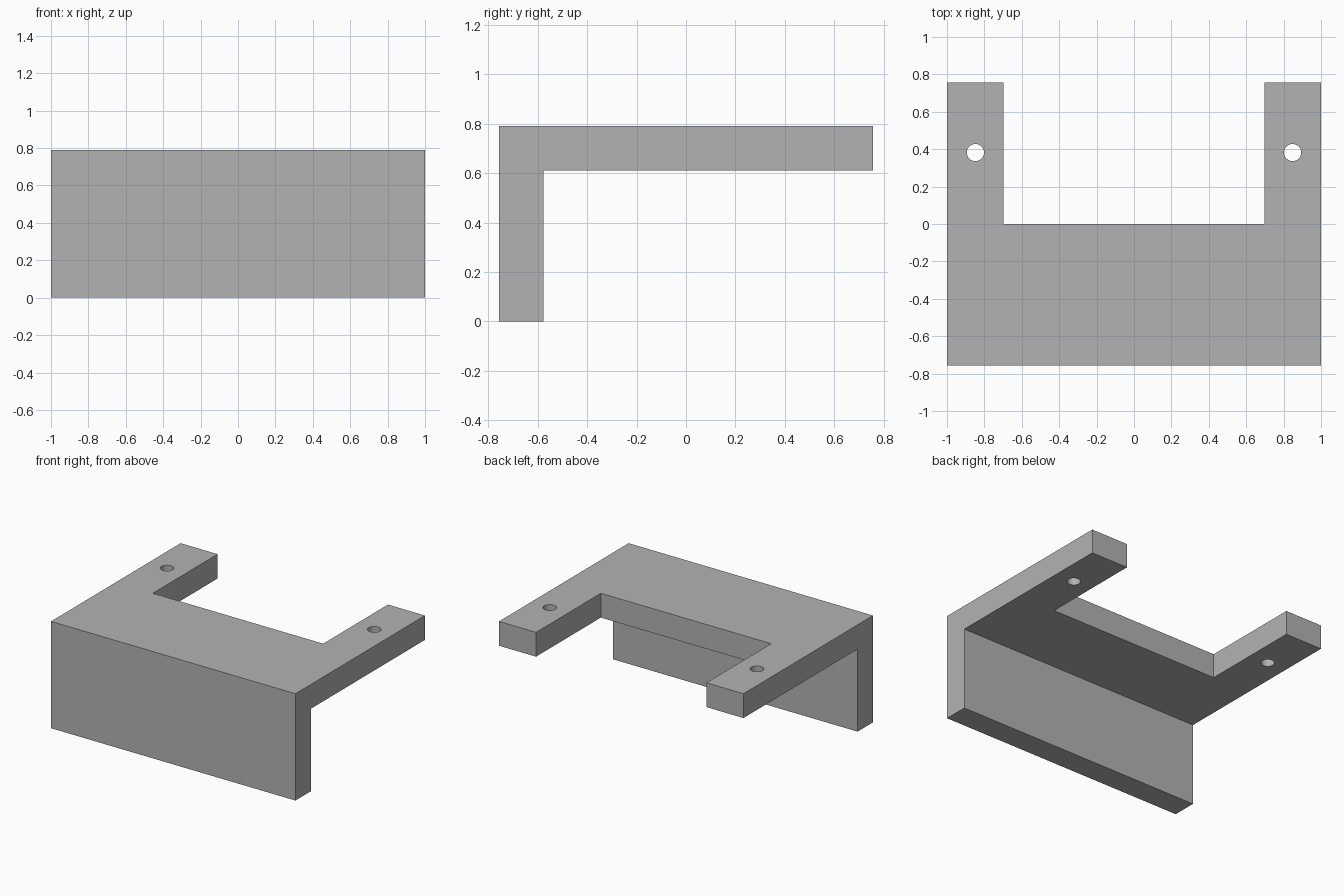
import bpy
import bmesh
import math

cube = bpy.data.objects.get("Cube")
if cube:
    bpy.data.objects.remove(cube, do_unlink=True)

HALF_WIDTH, HALF_DEPTH, HEIGHT = 1.0, 0.757, 0.79
THICK = 0.18          # wall and plate thickness
ARM_INNER = 0.697     # inner side of each arm
HOLE_X, HOLE_Y, HOLE_RADIUS = 0.848, 0.382, 0.046

grey = bpy.data.materials.new("plain_grey")
grey.use_nodes = True
colour = (0.45, 0.45, 0.45, 1)
grey.diffuse_color = colour
grey.node_tree.nodes["Principled BSDF"].inputs["Base Color"].default_value = colour


def prism(name, points, direction):
    """Extrude a flat outline along a direction."""
    bm = bmesh.new()
    face = bm.faces.new([bm.verts.new(p) for p in points])
    moved = bmesh.ops.extrude_face_region(bm, geom=[face])["geom"]
    bmesh.ops.translate(bm, vec=direction,
                        verts=[v for v in moved if isinstance(v, bmesh.types.BMVert)])
    bmesh.ops.recalc_face_normals(bm, faces=bm.faces)
    mesh = bpy.data.meshes.new(name)
    bm.to_mesh(mesh)
    bm.free()
    obj = bpy.data.objects.new(name, mesh)
    bpy.context.collection.objects.link(obj)
    mesh.materials.append(grey)
    return obj


# L-shaped bracket: front wall and top plate in one profile
back, under = -HALF_DEPTH + THICK, HEIGHT - THICK
profile = [(-HALF_DEPTH, 0), (back, 0), (back, under),
           (HALF_DEPTH, under), (HALF_DEPTH, HEIGHT), (-HALF_DEPTH, HEIGHT)]
bracket = prism("bracket", [(-HALF_WIDTH, y, z) for y, z in profile],
                (2 * HALF_WIDTH, 0, 0))

# Rear notch between the two arms
notch = [(-ARM_INNER, 0), (ARM_INNER, 0), (ARM_INNER, 1), (-ARM_INNER, 1)]
cutters = [prism("notch_cutter", [(x, y, 0.5) for x, y in notch], (0, 0, 0.5))]

# Screw hole through each arm
angles = [math.tau * i / 32 for i in range(32)]
for side, sign in (("left", 1), ("right", -1)):
    ring = [(sign * HOLE_X + HOLE_RADIUS * math.cos(a),
             HOLE_Y + HOLE_RADIUS * math.sin(a), 0.5) for a in angles]
    cutters.append(prism(side + "_hole_cutter", ring, (0, 0, 0.5)))

bpy.context.view_layer.objects.active = bracket
for cutter in cutters:
    cutter.hide_render = True
    cut = bracket.modifiers.new(cutter.name, "BOOLEAN")
    cut.operation = "DIFFERENCE"
    cut.solver = "EXACT"
    cut.object = cutter
    bpy.ops.object.modifier_apply(modifier=cut.name)
    bpy.data.objects.remove(cutter, do_unlink=True)

# Smooth hole walls, crisp box edges
bpy.ops.object.select_all(action="DESELECT")
bracket.select_set(True)
bpy.ops.object.shade_smooth_by_angle(angle=math.radians(30))
